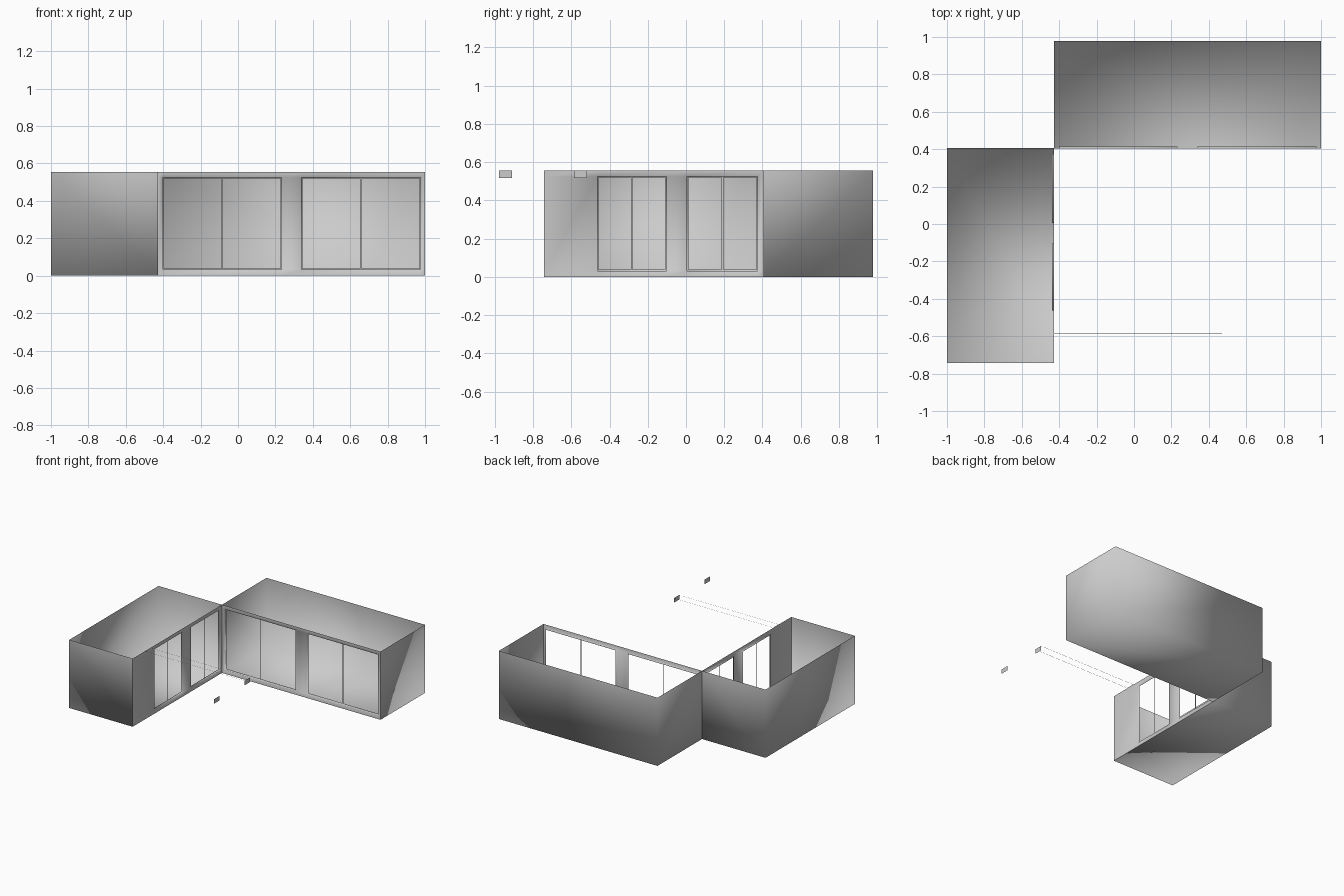
import bpy, bmesh
from mathutils import Vector

if "Cube" in bpy.data.objects:
    bpy.data.objects.remove(bpy.data.objects["Cube"])

H = 0.555            # wall height
Z0, Z1 = 0.032, 0.525  # window sill and head
RIM = 0.006          # window casing width
DEPTH = 0.01         # casing recess


def finish(bm, name, smooth=True):
    me = bpy.data.meshes.new(name)
    bm.to_mesh(me)
    bm.free()
    ob = bpy.data.objects.new(name, me)
    bpy.context.collection.objects.link(ob)
    for p in me.polygons:
        p.use_smooth = smooth
    return ob


def quad(bm, *pts):
    return bm.faces.new([bm.verts.new(p) for p in pts])


def room_shell(name, corners):
    """Floor plus three outer walls; open top, last side left for the window wall."""
    bm = bmesh.new()
    low = [bm.verts.new((x, y, 0)) for x, y in corners]
    top = [bm.verts.new((x, y, H)) for x, y in corners]
    bm.faces.new(low)
    for i in range(3):
        bm.faces.new((low[i], low[i + 1], top[i + 1], top[i]))
    bmesh.ops.recalc_face_normals(bm, faces=bm.faces)
    return finish(bm, name)


def window_wall(name, start, end, windows, place, inward):
    """Flat wall with openings; place(u, z) maps wall coordinates to space."""
    bm = bmesh.new()
    us = sorted([start, end] + [u for w in windows for u in w[:2]])
    zs = [0, Z0, Z1, H]
    grid = [[bm.verts.new(place(u, z)) for z in zs] for u in us]
    for i in range(len(us) - 1):
        for j in range(3):
            if j == 1 and i % 2 == 1:
                continue
            bm.faces.new((grid[i][j], grid[i + 1][j], grid[i + 1][j + 1], grid[i][j + 1]))
    off = Vector(inward) * DEPTH
    # recessed casing: short reveal, then a thin rim around each opening
    for k, (a, b, mid, half) in enumerate(windows):
        i = 2 * k + 1
        outer = [grid[i][1], grid[i + 1][1], grid[i + 1][2], grid[i][2]]
        back = [bm.verts.new(v.co + off) for v in outer]
        inner = [bm.verts.new(place(u, z) + off) for u, z in
                 ((a + RIM, Z0 + RIM), (b - RIM, Z0 + RIM), (b - RIM, Z1 - RIM), (a + RIM, Z1 - RIM))]
        for n in range(4):
            m = (n + 1) % 4
            bm.faces.new((outer[n], outer[m], back[m], back[n]))
            bm.faces.new((back[n], back[m], inner[m], inner[n]))
        # centre divider
        quad(bm, *[place(u, z) + off for u, z in
                   ((mid - half, Z0), (mid + half, Z0), (mid + half, Z1), (mid - half, Z1))])
    return finish(bm, name)


# rooms
room_shell("left_room", [(-0.428, -0.743), (-1, -0.743), (-1, 0.405), (-0.428, 0.405)])
room_shell("back_room", [(1, 0.405), (1, 0.978), (-0.428, 0.978), (-0.428, 0.405)])

# window walls: (from, to, divider position, divider half width)
window_wall("back_room_windows", -0.428, 1,
            [(-0.402, 0.233, -0.085, 0.003), (0.34, 0.977, 0.656, 0.005)],
            lambda u, z: Vector((u, 0.405, z)), (0, 1, 0))
window_wall("left_room_windows", -0.743, 0.405,
            [(-0.463, -0.103, -0.284, 0.003), (0.006, 0.374, 0.191, 0.005)],
            lambda u, z: Vector((-0.428, u, z)), (-1, 0, 0))

# pergola remnants: small end plates and two hairline rails
for name, x, y in (("rail_end_plate", 0.47, -0.585), ("rail_wall_plate", -0.425, -0.585),
                   ("corner_end_plate", 0.47, -0.977)):
    bm = bmesh.new()
    quad(bm, (x, y, 0.518), (x, y + 0.067, 0.518), (x, y + 0.067, H), (x, y, H))
    finish(bm, name, False)
for i, y in enumerate((-0.584, -0.516)):
    bm = bmesh.new()
    quad(bm, (-0.428, y - 0.001, 0.554), (0.47, y - 0.001, 0.554),
         (0.47, y + 0.001, 0.554), (-0.428, y + 0.001, 0.554))
    finish(bm, f"thin_rail_{i + 1}", False)
